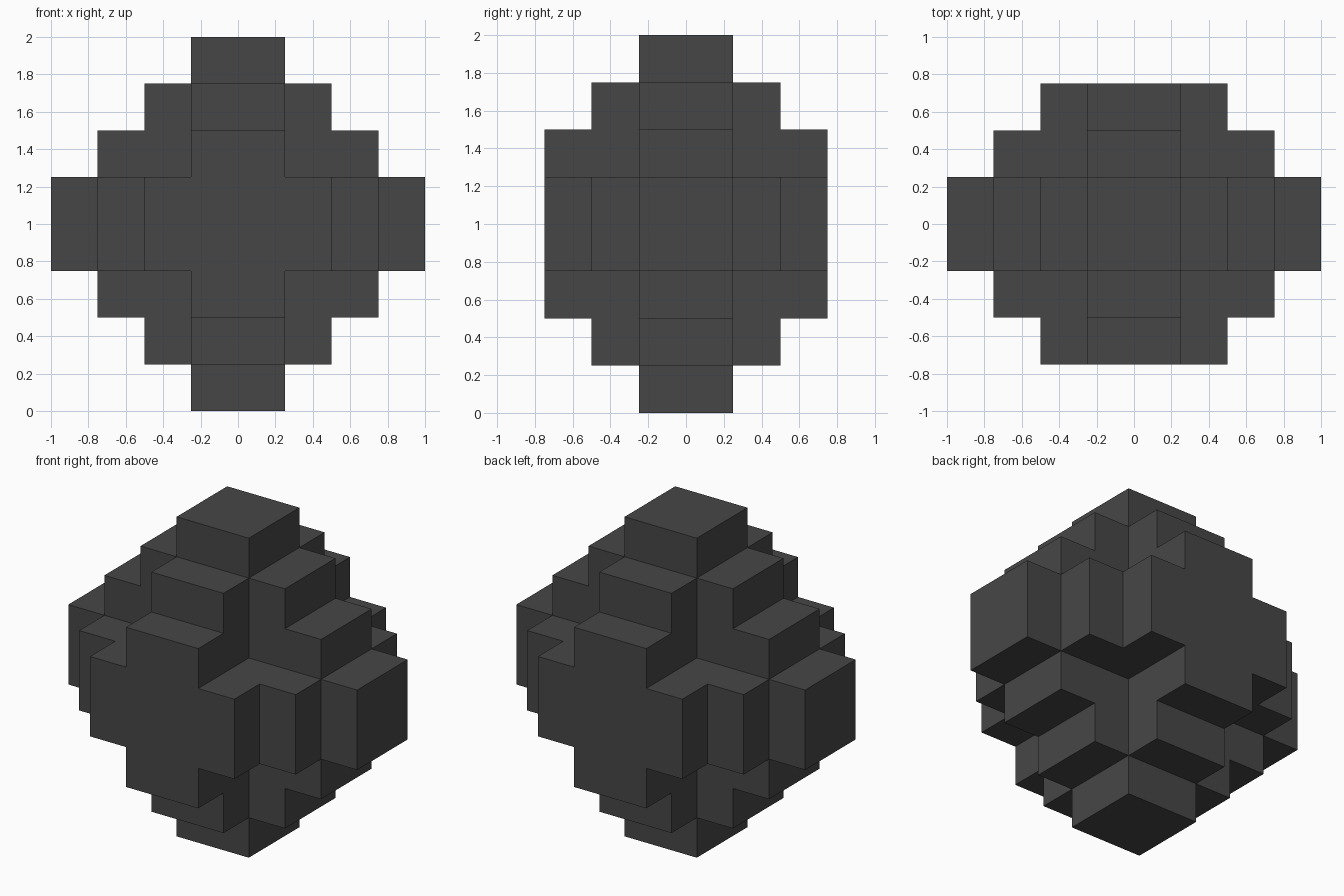
import bpy
import bmesh
from itertools import product
from math import radians
from mathutils import Vector

cube = bpy.data.objects.get("Cube")
if cube:
    bpy.data.objects.remove(cube, do_unlink=True)

CELL = 0.25      # edge of one block
REACH = 3        # steps from the centre block to each tip
DEPTH = 2        # the front and back tips are one step shorter

# Single dark grey material
grey = bpy.data.materials.new("dark grey")
grey.use_nodes = True
colour = (0.062, 0.062, 0.062, 1.0)
grey.diffuse_color = colour
bsdf = grey.node_tree.nodes["Principled BSDF"]
bsdf.inputs["Base Color"].default_value = colour
bsdf.inputs["Roughness"].default_value = 0.8


def step(n):
    """Steps from the centre, mirrored about zero."""
    return n if n >= 0 else -n - 1


def solid(cell):
    """Three crossing slabs, each with a staircase outline."""
    i, j, k = map(step, cell)
    return min(i, j, k) == 0 and i + j + k <= REACH and j <= DEPTH


# Outer skin of the stepped block
bm = bmesh.new()
for cell in product(range(-4, 4), repeat=3):
    if not solid(cell):
        continue
    centre = Vector(cell) + Vector((0.5, 0.5, 0.5))
    for axis, sign in product(range(3), (-1, 1)):
        neighbour = list(cell)
        neighbour[axis] += sign
        if solid(neighbour):
            continue
        n, u, v = Vector(), Vector(), Vector()
        n[axis] = sign * 0.5
        u[(axis + 1) % 3] = sign * 0.5
        v[(axis + 2) % 3] = 0.5
        corners = (-u - v, u - v, u + v, v - u)
        bm.faces.new([bm.verts.new((centre + n + c) * CELL + Vector((0, 0, 1)))
                      for c in corners])

# Weld the skin and merge its coplanar squares
bmesh.ops.remove_doubles(bm, verts=bm.verts, dist=0.001)
bmesh.ops.dissolve_limit(bm, angle_limit=radians(1), verts=bm.verts, edges=bm.edges)
mesh = bpy.data.meshes.new("stepped_block")
bm.to_mesh(mesh)
bm.free()
mesh.materials.append(grey)
block = bpy.data.objects.new("stepped_block", mesh)
bpy.context.collection.objects.link(block)
